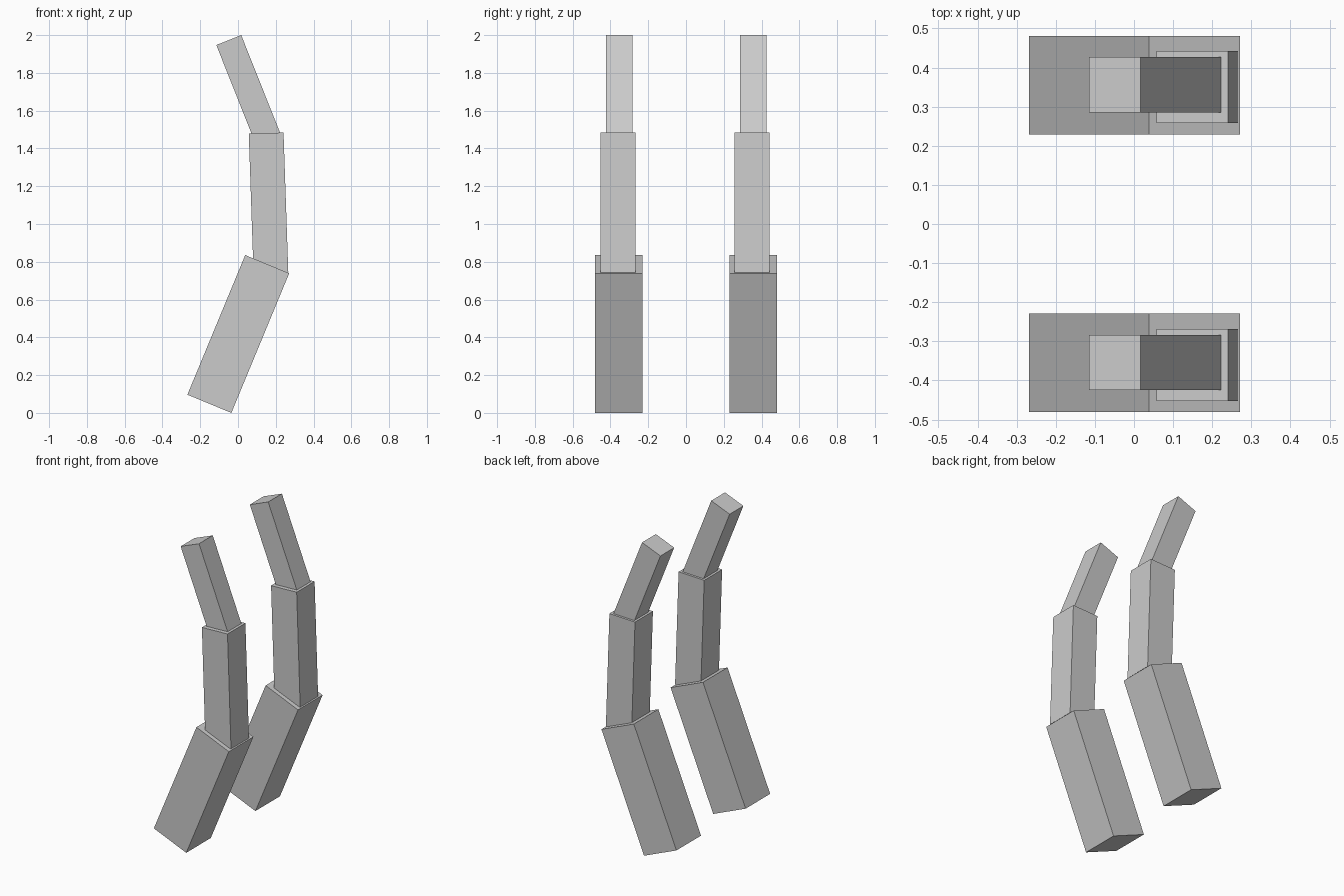
import bpy
from math import radians, sin, cos

if "Cube" in bpy.data.objects:
    bpy.data.objects.remove(bpy.data.objects["Cube"])


def segment(name, corner, lean, thick, width, length, y):
    """Tilted box; corner = (x, z) of its upper right edge, lean = degrees towards +x."""
    a = radians(lean)
    x = corner[0] - cos(a) * thick / 2 - sin(a) * length / 2
    z = corner[1] + sin(a) * thick / 2 - cos(a) * length / 2
    bpy.ops.mesh.primitive_cube_add(size=1, location=(x, y, z), rotation=(0, a, 0))
    ob = bpy.context.object
    ob.name = name
    ob.scale = (thick, width, length)
    bpy.ops.object.transform_apply(location=False, rotation=True, scale=True)


# Two identical jointed limbs, one on each side
for side, y in (("front", -0.355), ("back", 0.355)):
    # thick base segment leaning right
    segment(side + "_lower_segment", (0.271, 0.739), 22.5, 0.252, 0.252, 0.80, y)
    # nearly upright middle segment
    segment(side + "_middle_segment", (0.241, 1.484), -1.95, 0.184, 0.184, 0.74, y - 0.005)
    # slim tip leaning left
    segment(side + "_upper_segment", (0.017, 2.0), -21.7, 0.142, 0.141, 0.56, y + 0.001)
